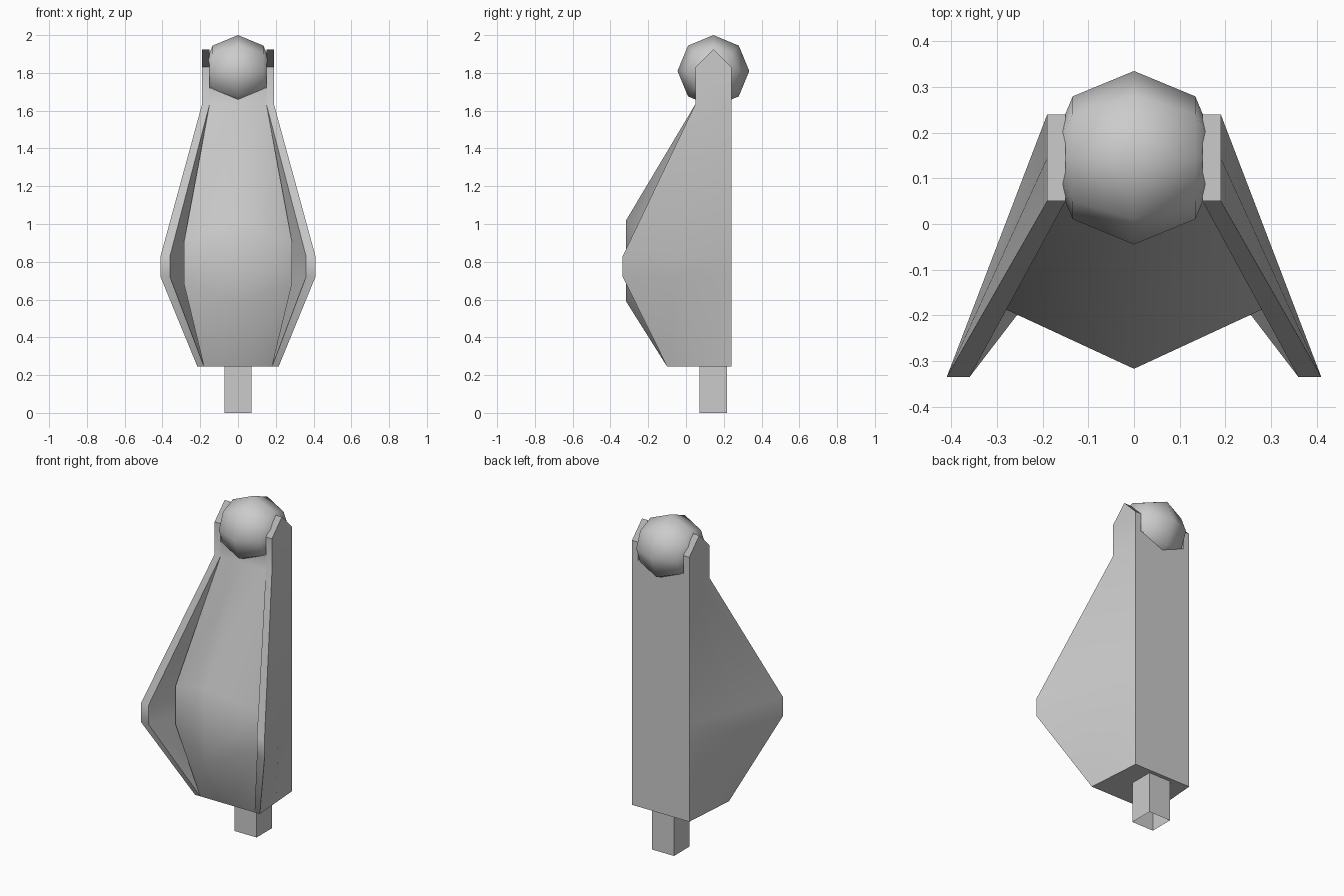
import bpy, bmesh, math

cube = bpy.data.objects.get("Cube")
if cube:
    bpy.data.objects.remove(cube)

grey = bpy.data.materials.new("plain_grey")
grey.use_nodes = True
grey.diffuse_color = (0.6, 0.6, 0.6, 1)
grey.node_tree.nodes["Principled BSDF"].inputs["Base Color"].default_value = (0.6, 0.6, 0.6, 1)

BACK, FRONT = 0.24, 0.05      # y limits of the straight upper frame
MID = (BACK + FRONT) / 2
OUT, INN = 0.19, 0.15         # outer and inner x of the side plates


def finish(obj, angle):
    obj.data.materials.append(grey)
    bpy.ops.object.select_all(action='DESELECT')
    obj.select_set(True)
    bpy.context.view_layer.objects.active = obj
    bpy.ops.object.shade_smooth_by_angle(angle=math.radians(angle))


def loft(name, rings, angle):
    """Skin a stack of closed rings and cap both ends."""
    bm = bmesh.new()
    loops = [[bm.verts.new(p) for p in ring] for ring in rings]
    n = len(loops[0])
    for a, b in zip(loops, loops[1:]):
        for i in range(n):
            j = (i + 1) % n
            bm.faces.new((a[i], a[j], b[j], b[i]))
    bm.faces.new(loops[0])
    bm.faces.new(loops[-1])
    bmesh.ops.remove_doubles(bm, verts=bm.verts[:], dist=0.0001)
    bmesh.ops.recalc_face_normals(bm, faces=bm.faces[:])
    mesh = bpy.data.meshes.new(name)
    bm.to_mesh(mesh)
    bm.free()
    obj = bpy.data.objects.new(name, mesh)
    bpy.context.collection.objects.link(obj)
    finish(obj, angle)


# Side plates: height, front y, outer and inner x of the front edge
plate = [(0.245, -0.10, 0.215, 0.18), (0.72, -0.335, 0.41, 0.36),
         (0.83, -0.335, 0.41, 0.36), (1.635, FRONT, OUT, INN),
         (1.83, FRONT, OUT, INN)]
for name, s in (("left_side_plate", 1), ("right_side_plate", -1)):
    rings = []
    for z, y, xo, xi in plate:
        rings.append([(s * INN, BACK, z), (s * INN, MID, z) if y == FRONT else
                      (s * (INN + xi) / 2, (BACK + y) / 2, z),
                      (s * xi, y, z), (s * xo, y, z),
                      (s * (OUT + xo) / 2, (BACK + y) / 2, z), (s * OUT, BACK, z)])
    # gabled tip
    rings.append([(x, y, z + (0.095 if abs(y - MID) < 0.01 else 0))
                  for x, y, z in rings[-1]])
    loft(name, rings, 30)

# Bulging body: edge x, edge y, edge z, ridge y, ridge z
body = [(0.18, -0.10, 0.245, -0.10, 0.245), (0.285, -0.185, 0.68, -0.317, 0.59),
        (0.285, -0.185, 0.91, -0.317, 1.02), (INN, FRONT, 1.635, FRONT, 1.635),
        (INN, FRONT, 1.72, FRONT, 1.72)]
loft("body", [[(-INN, BACK, z), (-x, y, z), (0, ry, rz), (x, y, z), (INN, BACK, z)]
              for x, y, z, ry, rz in body], 55)

# Ball held between the plates
bpy.ops.mesh.primitive_uv_sphere_add(segments=8, ring_count=4, radius=0.19,
                                     location=(0, MID, 1.81),
                                     rotation=(0, math.pi / 2, 0))
ball = bpy.context.object
ball.name = "ball"
finish(ball, 80)

# Square stem, open at the lower end
bpy.ops.mesh.primitive_cube_add(size=1, location=(0, MID, 0.125))
stem = bpy.context.object
stem.name = "stem"
stem.scale = (0.145, 0.145, 0.25)
bm = bmesh.new()
bm.from_mesh(stem.data)
bmesh.ops.delete(bm, geom=[f for f in bm.faces if f.normal.z < -0.5], context='FACES')
bm.to_mesh(stem.data)
bm.free()
finish(stem, 30)
